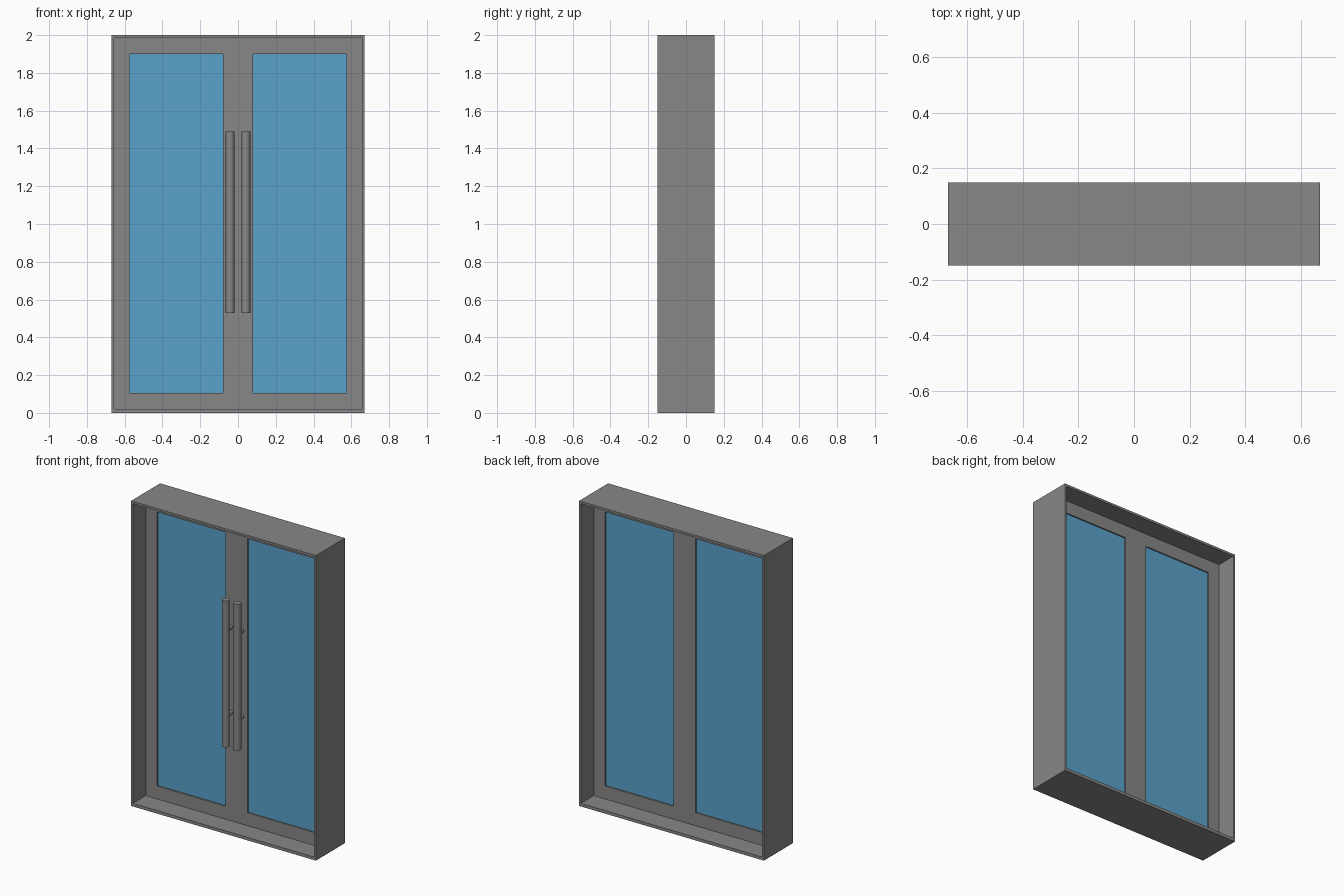
import bpy, bmesh, math

cube = bpy.data.objects.get("Cube")
if cube:
    bpy.data.objects.remove(cube, do_unlink=True)


def make_material(name, rgb):
    mat = bpy.data.materials.new(name)
    mat.use_nodes = True
    mat.diffuse_color = (*rgb, 1)
    mat.node_tree.nodes["Principled BSDF"].inputs["Base Color"].default_value = (*rgb, 1)
    return mat


metal = make_material("grey_metal", (0.245, 0.245, 0.245))
glass = make_material("blue_glass", (0.102, 0.36, 0.60))


def finish(name, bm, mat):
    bmesh.ops.recalc_face_normals(bm, faces=bm.faces)
    mesh = bpy.data.meshes.new(name)
    bm.to_mesh(mesh)
    bm.free()
    mesh.materials.append(mat)
    obj = bpy.data.objects.new(name, mesh)
    bpy.context.collection.objects.link(obj)
    return obj


def pierced_slab(name, xs, zs, holes, half_depth, mat):
    """Upright slab split at xs and zs, with the listed grid cells left open."""
    bm = bmesh.new()
    grid = [[bm.verts.new((x, -half_depth, z)) for z in zs] for x in xs]
    for i in range(len(xs) - 1):
        for k in range(len(zs) - 1):
            if (i, k) not in holes:
                bm.faces.new((grid[i][k], grid[i + 1][k],
                              grid[i + 1][k + 1], grid[i][k + 1]))
    bmesh.ops.recalc_face_normals(bm, faces=bm.faces)
    front = list(bm.faces)
    result = bmesh.ops.extrude_face_region(bm, geom=front, use_keep_orig=True)
    moved = [v for v in result["geom"] if isinstance(v, bmesh.types.BMVert)]
    bmesh.ops.translate(bm, verts=moved, vec=(0, 2 * half_depth, 0))
    return finish(name, bm, mat)


def cylinder(name, radius, length, location, rotation=(0, 0, 0)):
    bpy.ops.mesh.primitive_cylinder_add(vertices=20, radius=radius, depth=length,
                                        location=location, rotation=rotation)
    obj = bpy.context.object
    obj.name = name
    obj.data.materials.append(metal)
    bpy.ops.object.shade_smooth_by_angle()


# Outer casing
W, H = 0.67, 2.0
IN_X, IN_BOTTOM, IN_TOP = 0.657, 0.02, 1.985
pierced_slab("door_frame", [-W, -IN_X, IN_X, W], [0, IN_BOTTOM, IN_TOP, H],
             {(1, 1)}, 0.15, metal)

# Door leaves with two window openings
G_IN, G_OUT, G_LOW, G_HIGH = 0.08, 0.575, 0.105, 1.9
pierced_slab("door_leaves", [-IN_X, -G_OUT, -G_IN, G_IN, G_OUT, IN_X],
             [IN_BOTTOM, G_LOW, G_HIGH, IN_TOP], {(1, 1), (3, 1)}, 0.016, metal)

# Glass panes, pull bars and their standoffs
for side, s in (("left", 1), ("right", -1)):
    pierced_slab(side + "_glass_pane", sorted([s * G_IN, s * G_OUT]),
                 [G_LOW, G_HIGH], set(), 0.007, glass)
    x = s * 0.042
    cylinder(side + "_pull_bar", 0.023, 0.96, (x, -0.066, 1.01))
    for level, z in (("lower", 0.73), ("upper", 1.29)):
        cylinder(f"{side}_{level}_standoff", 0.014, 0.052, (x, -0.04, z),
                 (math.pi / 2, 0, 0))
